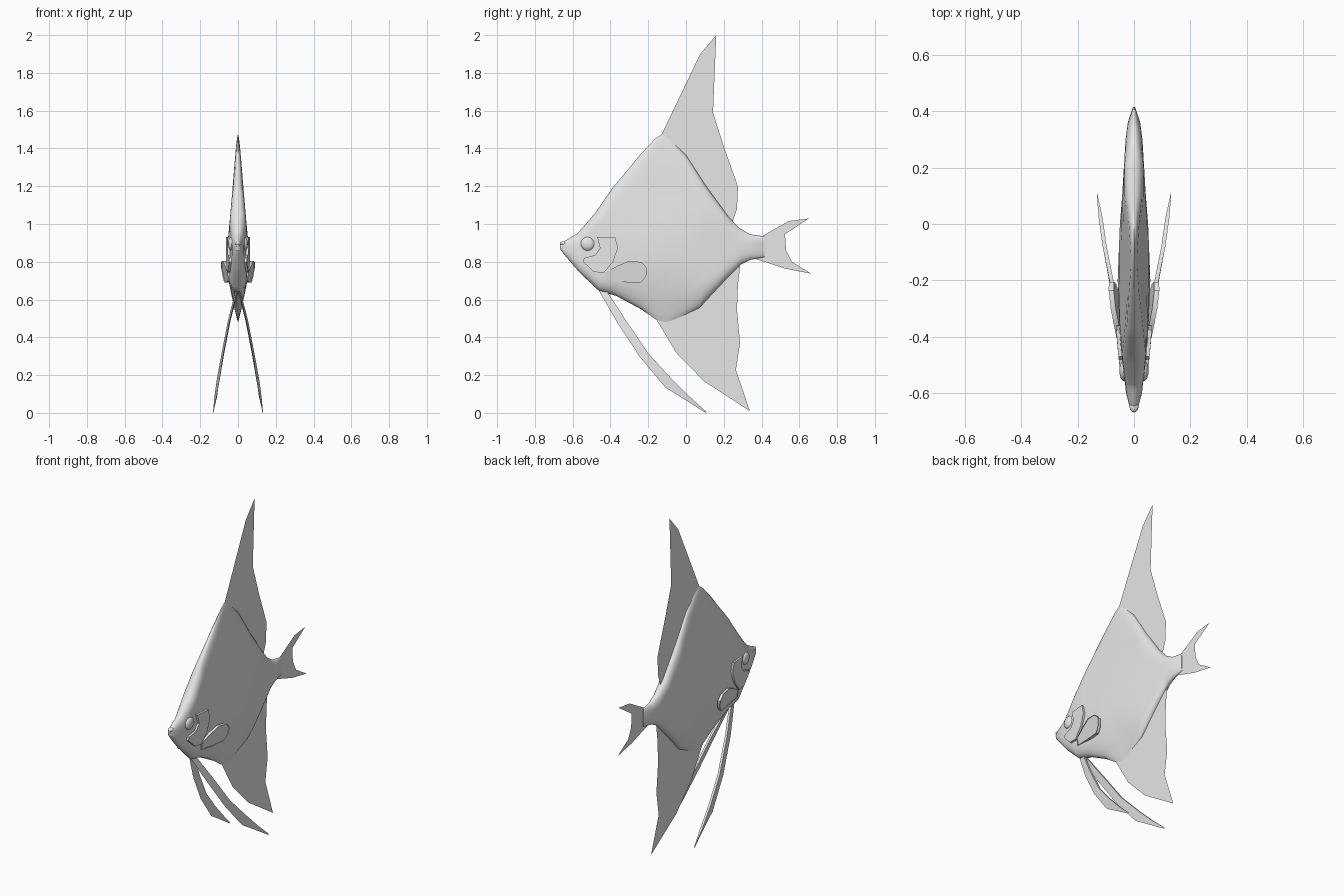
import bpy, bmesh, math
from mathutils import Vector

if "Cube" in bpy.data.objects:
    bpy.data.objects.remove(bpy.data.objects["Cube"])

grey = bpy.data.materials.new("fish grey")
grey.diffuse_color = (0.8, 0.8, 0.8, 1)
grey.use_nodes = True
grey.node_tree.nodes["Principled BSDF"].inputs["Base Color"].default_value = grey.diffuse_color


def lerp(table, t):
    """Piecewise-linear lookup in a list of (key, value) pairs."""
    for (a, va), (b, vb) in zip(table, table[1:]):
        if t <= b:
            return va + (vb - va) * max(0, (t - a) / (b - a))
    return table[-1][1]


def finish(name, bm, angle=None, mirror=False, orient=True):
    if orient:
        bmesh.ops.recalc_face_normals(bm, faces=bm.faces[:])
    mesh = bpy.data.meshes.new(name)
    bm.to_mesh(mesh)
    bm.free()
    mesh.materials.append(grey)
    ob = bpy.data.objects.new(name, mesh)
    bpy.context.collection.objects.link(ob)
    bpy.ops.object.select_all(action='DESELECT')
    ob.select_set(True)
    bpy.context.view_layer.objects.active = ob
    if angle:
        bpy.ops.object.shade_smooth_by_angle(angle=math.radians(angle))
    if mirror:
        ob.modifiers.new("Mirror", 'MIRROR').use_mirror_merge = False
    return ob


def loft(bm, rings):
    """Skin closed rings of equal length and cap both ends."""
    vs = [[bm.verts.new(p) for p in r] for r in rings]
    n = len(vs[0])
    for a, b in zip(vs, vs[1:]):
        for i in range(n):
            j = (i + 1) % n
            bm.faces.new((a[i], a[j], b[j], b[i]))
    bm.faces.new(vs[0])
    bm.faces.new(vs[-1][::-1])


# Body outlines (y, z) and half-widths along the length and the height
TOP = [(-.667, .893), (-.65, .905), (-.575, .95), (-.535, .995), (-.48, 1.06),
       (-.39, 1.19), (-.24, 1.37), (-.165, 1.45), (-.13, 1.475), (-.09, 1.45),
       (0, 1.365), (.1, 1.21), (.22, 1.045), (.28, .98), (.34, .945), (.415, .935)]
BOTTOM = [(-.667, .872), (-.65, .845), (-.57, .75), (-.46, .645), (-.37, .62),
          (-.24, .55), (-.16, .495), (-.11, .48), (-.06, .495), (.07, .555),
          (.2, .695), (.29, .785), (.34, .81), (.415, .825)]
WIDTH_Y = [(-.667, .006), (-.65, .015), (-.6, .028), (-.5, .04), (-.4, .05), (-.2, .058),
           (0, .05), (.1, .042), (.3, .03), (.36, .022), (.415, .004)]
WIDTH_Z = [(.48, .004), (.55, .018), (.62, .034), (.7, .05), (.8, .058), (.9, .055),
           (1.1, .036), (1.3, .02), (1.475, .005)]


def body_half_width(y, z):
    lo, hi = lerp(BOTTOM, y), lerp(TOP, y)
    soft = min(.065, (hi - lo) * .35)
    d = max(0, min(1, min(z - lo, hi - z) / soft))
    return min(lerp(WIDTH_Y, y), lerp(WIDTH_Z, z)) * math.sqrt(d * (2 - d))


# Body: slab-sided wedge lofted from nose to tail root
stations = sorted({y for y, _ in TOP + BOTTOM + WIDTH_Y})
steps = [0, .012, .03, .06, .12, .2, .32, .44, .56, .68, .8, .88, .94, .97, .988, 1]
rings = []
for y in stations:
    lo, hi = lerp(BOTTOM, y), lerp(TOP, y)
    side = [(body_half_width(y, lo + (hi - lo) * u), y, lo + (hi - lo) * u) for u in steps]
    rings.append(side + [(-x, y, z) for x, y, z in side[-2:0:-1]])
bm = bmesh.new()
loft(bm, rings)
finish("body", bm, 60)

# Lips: two small rounded pads at the nose tip
bm = bmesh.new()
for y, z in ((-.648, .897), (-.645, .866)):
    r = bmesh.ops.create_uvsphere(bm, u_segments=12, v_segments=8, radius=1)
    for v in r["verts"]:
        v.co = Vector((v.co.x * .016, y + v.co.y * .02, z + v.co.z * .011))
finish("lips", bm, 60)

# Eyes: flattened domes
bm = bmesh.new()
r = bmesh.ops.create_uvsphere(bm, u_segments=20, v_segments=12, radius=1)
for v in r["verts"]:
    v.co = Vector((.034 + v.co.z * .018, -.52 + v.co.x * .037, .895 + v.co.y * .037))
finish("eyes", bm, 60, mirror=True)


def raised_plate(name, outline, inner, outer, inset, dish):
    """Thin panel on the flank with a bevelled, dished outer face."""
    bm = bmesh.new()
    loft(bm, [[(f(y, z), y, z) for y, z in outline] for f in (inner, outer)])
    bm.faces.ensure_lookup_table()
    cap = bm.faces[-1]
    bmesh.ops.inset_region(bm, faces=[cap], thickness=inset)
    for v in cap.verts:
        v.co.x += dish
    bmesh.ops.triangulate(bm, faces=[f for f in bm.faces if len(f.verts) > 4])
    finish(name, bm, 35, mirror=True)


# Gill covers: follow the flank
raised_plate("gill_covers",
             [(-.47, .93), (-.375, .93), (-.36, .873), (-.386, .80), (-.434, .742),
              (-.487, .746), (-.545, .80), (-.54, .82), (-.48, .836), (-.455, .873)],
             lambda y, z: body_half_width(y, z) - .012,
             lambda y, z: body_half_width(y, z) + .009, .014, .003)

# Pectoral fins: paddles flaring outward and back


def paddle(y, z):
    return .045 + (y + .425) * .13 + (z - .69) * .15


raised_plate("pectoral_fins",
             [(-.425, .745), (-.425, .70), (-.33, .692), (-.24, .69), (-.212, .72),
              (-.205, .765), (-.235, .798), (-.30, .805), (-.36, .78)],
             lambda y, z: paddle(y, z) - .014, lambda y, z: paddle(y, z) + .004,
             .022, -.005)


def sheet(name, outline):
    bm = bmesh.new()
    f = bm.faces.new([bm.verts.new((0, y, z)) for y, z in outline])
    f.normal_update()
    if f.normal.x < 0:
        f.normal_flip()
    bmesh.ops.triangulate(bm, faces=[f])
    finish(name, bm, orient=False)


# Flat median fins, rooted inside the body
sheet("dorsal_fin", [(-.13, 1.472), (.075, 1.90), (.16, 2.0), (.143, 1.59), (.2, 1.41),
                     (.275, 1.20), (.27, 1.08), (.245, 1.01), (.1, 1.18), (0, 1.33)])
sheet("anal_fin", [(-.16, .50), (-.053, .32), (.095, .168), (.338, .01), (.264, .228),
                   (.286, .37), (.27, .545), (.275, .68), (.288, .79), (.2, .72),
                   (.07, .58), (-.1, .51)])
sheet("tail_fin", [(.35, .93), (.40, .934), (.545, 1.016), (.65, 1.029), (.524, .945),
                   (.53, .862), (.56, .80), (.663, .737), (.524, .764), (.36, .818)])

# Ventral feelers: long, tapering blades swept back and outward
lower = [(-.46, .645), (-.365, .48), (-.245, .297), (-.11, .135), (.01, .06), (.105, 0)]
upper = [(-.42, .645), (-.318, .49), (-.20, .315), (-.08, .185), (.02, .085), (.108, .006)]
spread = [.006, .046, .08, .104, .118, .131]
bm = bmesh.new()
loft(bm, [[(x, ly, lz), (x + .007, uy, uz), (x - .007, uy, uz)] if x < .13 else
          [(x, ly, lz), (x + .001, uy, uz), (x - .001, uy, uz)]
          for (ly, lz), (uy, uz), x in zip(lower, upper, spread)])
finish("ventral_feelers", bm, 50, mirror=True)
